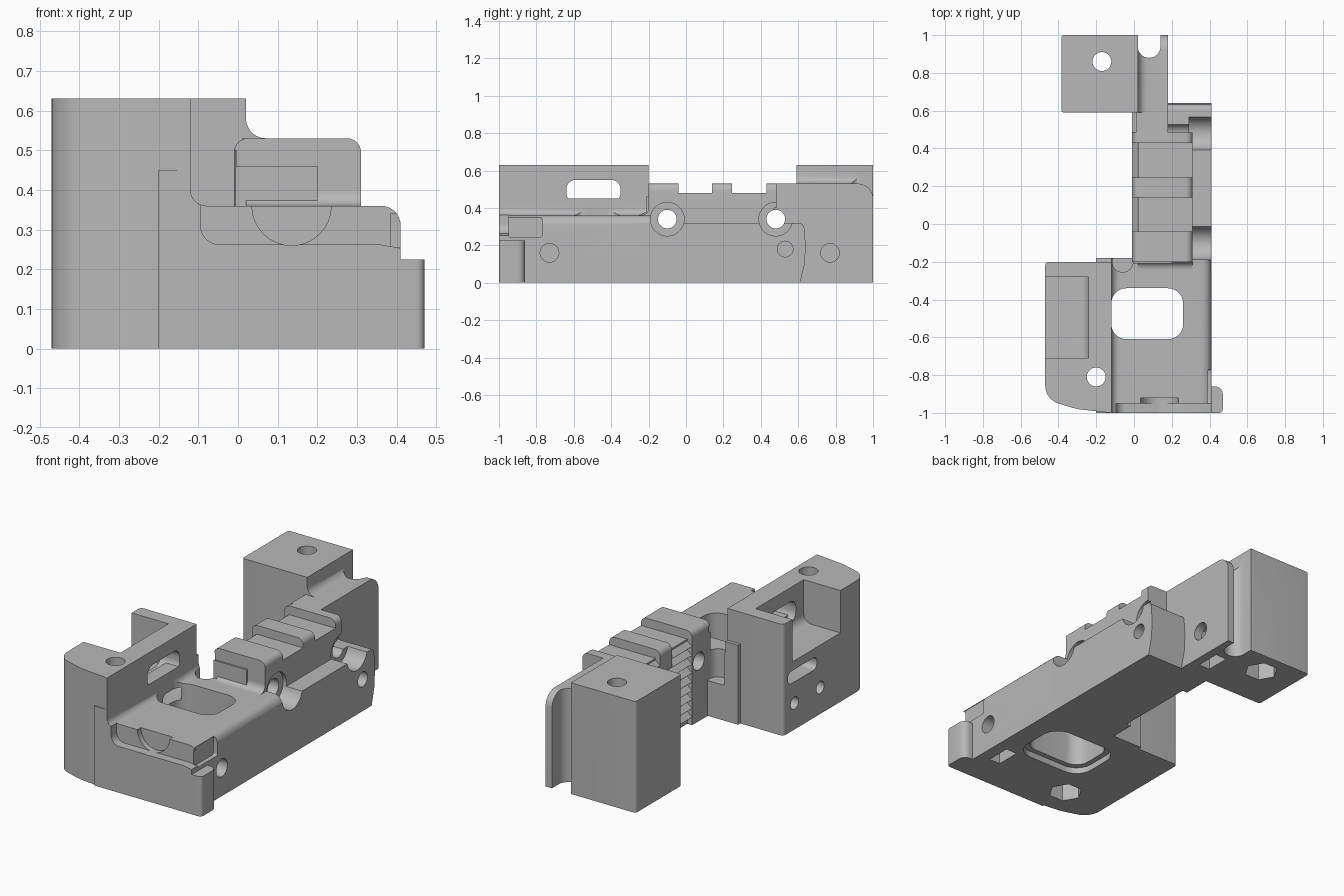
import bpy, bmesh, math
from mathutils import Vector

cube = bpy.data.objects.get("Cube")
if cube:
    bpy.data.objects.remove(cube)

gray = bpy.data.materials.new("light gray plastic")
gray.use_nodes = True
gray.diffuse_color = (0.48, 0.48, 0.48, 1)
gray.node_tree.nodes["Principled BSDF"].inputs["Base Color"].default_value = gray.diffuse_color


def outline(points, steps=7):
    """Round every corner that carries a radius as third value."""
    result = []
    for i, p in enumerate(points):
        here = Vector(p[:2])
        if len(p) < 3:
            result.append(here)
            continue
        a = (Vector(points[i - 1][:2]) - here).normalized()
        b = (Vector(points[(i + 1) % len(points)][:2]) - here).normalized()
        half = a.angle(b) / 2
        centre = here + (a + b).normalized() * p[2] / math.sin(half)
        start = (here + a * p[2] / math.tan(half) - centre).normalized()
        end = (here + b * p[2] / math.tan(half) - centre).normalized()
        for k in range(steps + 1):
            result.append(centre + start.slerp(end, k / steps) * p[2])
    return result


def prism(name, axis, points, low, high):
    """Extrude a rounded outline along an axis (x: y,z  y: x,z  z: x,y)."""
    place = {"x": lambda u, v, w: (w, u, v),
             "y": lambda u, v, w: (u, w, v),
             "z": lambda u, v, w: (u, v, w)}[axis]
    bm = bmesh.new()
    pts = outline(points)
    rings = [[bm.verts.new(place(p.x, p.y, w)) for p in pts] for w in (low, high)]
    bm.faces.new(rings[0])
    bm.faces.new(rings[1])
    for i in range(len(pts)):
        j = (i + 1) % len(pts)
        bm.faces.new((rings[0][i], rings[0][j], rings[1][j], rings[1][i]))
    bmesh.ops.recalc_face_normals(bm, faces=bm.faces)
    mesh = bpy.data.meshes.new(name)
    bm.to_mesh(mesh)
    bm.free()
    obj = bpy.data.objects.new(name, mesh)
    bpy.context.collection.objects.link(obj)
    return obj


def box(name, axis, u, v, w, r=0):
    corners = [(u[0], v[0]), (u[1], v[0]), (u[1], v[1]), (u[0], v[1])]
    return prism(name, axis, [c + (r,) if r else c for c in corners], *w)


def rod(name, axis, u, v, r, low, high, sides=32):
    ring = [(u + r * math.cos(math.tau * i / sides), v + r * math.sin(math.tau * i / sides))
            for i in range(sides)]
    return prism(name, axis, ring, low, high)


def combine(target, tools, operation):
    for tool in tools:
        tool.hide_render = True
        mod = target.modifiers.new(tool.name, "BOOLEAN")
        mod.operation, mod.object, mod.solver = operation, tool, "EXACT"
    graph = bpy.context.evaluated_depsgraph_get()
    mesh = bpy.data.meshes.new_from_object(target.evaluated_get(graph))
    target.modifiers.clear()
    target.data = mesh
    for tool in tools:
        bpy.data.objects.remove(tool)


# Tall front block with its open side pocket
frame = prism("mount_frame", "z", [(-.47, -.2, .02), (-.47, -.93, .1), (-.3, -.98, .2),
                                   (-.12, -1), (-.12, -.2)], 0, .63)
combine(frame, [
    box("pocket", "y", (-.8, -.24), (.39, .9), (-.71, -.28), .05),
    box("window", "x", (-.64, -.35), (.43, .55), (-.4, 0), .05),
], "DIFFERENCE")

# Low front deck, corner tab, long rail, ridge, rear plate and rear block
solids = [
    prism("front_deck", "y", [(-.2, 0), (.41, 0), (.41, .36, .05), (-.12, .36, .04),
                              (-.12, .45), (-.2, .45)], -1, -.18),
    prism("corner_tab", "z", [(.35, -1), (.47, -1, .02), (.47, -.86, .04), (.35, -.86)], 0, .225),
    prism("long_rail", "x", [(-.25, 0), (.61, 0), (.635, .1), (.64, .2),
                             (.63, .32, .03), (-.25, .32)], .1, .41),
    prism("rail_core", "x", [(-.27, .3), (-.27, .36), (-.2, .36, .04), (-.2, .48),
                             (.47, .48), (.47, 0), (-.25, 0)], .02, .31),
    box("rail_front_pad", "x", (-.21, -.04), (0, .46), (-.01, .2)),
    box("rail_rear_pad", "x", (.43, .6), (0, .5), (-.01, .17)),
    prism("rear_plate", "x", [(.46, 0), (1, 0), (1, .53, .08), (.46, .53)], .01, .18),
    prism("plate_fillet", "y", [(-.05, .45), (.12, .45), (.12, .53), (.02, .53, .05),
                                (.02, .63), (-.05, .63)], .59, 1),
    box("rear_block", "z", (-.385, .02), (.59, 1), (0, .63), .015),
]
for i, span in enumerate([(-.2, -.04), (.14, .245), (.43, .485)]):
    solids.append(prism(f"ridge_bar_{i}", "y", [(-.01, .4), (.31, .4), (.31, .53, .035),
                                                (-.01, .53, .035)], *span))
# Gripping teeth along the inner side
saw = [(.06, .02)]
for i in range(9):
    z = .02 + i * .05
    saw += [(.02, z), (-.01, z + .025)]
saw += [(.02, .47), (.06, .47)]
solids.append(prism("grip_teeth", "y", saw, -.05, .44))
combine(frame, solids, "UNION")

# Openings
cuts = [
    box("deck_opening", "z", (-.12, .26), (-.61, -.34), (-.1, .42), .08),
    box("opening_flare", "z", (-.15, .29), (-.64, -.31), (-.1, .035), .1),
    prism("front_step", "y", [(-.095, .262, .05), (.36, .262), (.6, .22), (.6, .45),
                              (-.095, .45)], -1.1, -.95),
    rod("front_scoop", "y", .135, .36, .1, -1.1, -.92),
    box("side_notch", "x", (-.95, -.77), (.245, .35), (.385, .6), .01),
    rod("deck_scoop", "z", -.06, -.2, .055, .2, .5),
    prism("rear_groove", "z", [(.02, 1.1), (.02, .88, .058), (.14, .88, .058), (.14, 1.1)],
          -.1, .8),
    box("left_slot", "x", (-.5, -.24), (.27, .34), (-.6, -.1), .03),
    rod("left_hole_a", "x", -.3, .15, .035, -.6, -.2),
    rod("left_hole_b", "x", -.53, .15, .035, -.6, -.2),
    rod("front_side_hole", "x", -.73, .16, .05, .2, .6),
    rod("rear_side_hole", "x", .53, .18, .042, .25, .6),
    rod("plate_hole", "x", .77, .16, .05, .03, .6),
    box("front_nut_slot", "z", (.27, .34), (-.8, -.66), (-.1, .22)),
    box("rear_nut_slot", "z", (.06, .13), (.7, .84), (-.1, .22)),
]
for label, x, y in (("front", -.2, -.81), ("rear", -.17, .86)):
    cuts.append(rod(label + "_bolt_hole", "z", x, y, .05, -.1, .8))
    cuts.append(rod(label + "_hex_pocket", "z", x, y, .09, -.1, .12, 6))
for label, y in (("front", -.1), ("rear", .48)):
    cuts.append(rod(label + "_cross_hole", "x", y, .34, .05, -.2, .6))
    cuts.append(rod(label + "_cross_seat", "x", y, .34, .09, .29, .6))
combine(frame, cuts, "DIFFERENCE")

# Finish
frame.data.materials.clear()
frame.data.materials.append(gray)
for face in frame.data.polygons:
    face.material_index = 0
bpy.ops.object.select_all(action="DESELECT")
frame.select_set(True)
bpy.context.view_layer.objects.active = frame
bpy.ops.object.shade_smooth_by_angle(angle=math.radians(30))
